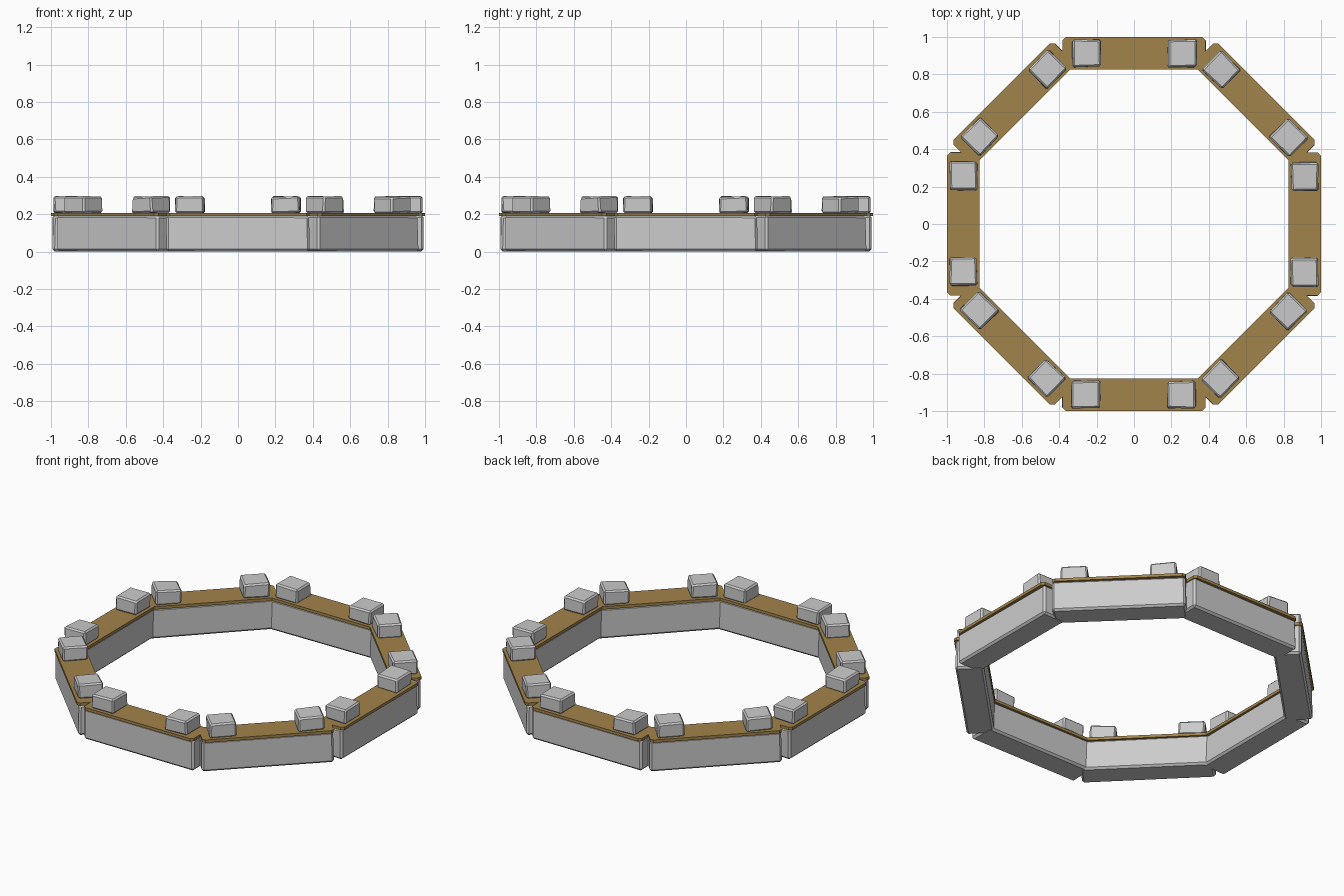
import bpy, bmesh, math, random
from mathutils import Vector, Matrix

if "Cube" in bpy.data.objects:
    bpy.data.objects.remove(bpy.data.objects["Cube"])

random.seed(4)


def block_mesh(name, lo, hi, bevel, jitter=0.0, vertical_only=False):
    """Flat-shaded chamfered box, with slightly uneven corners for hewn stone."""
    lo, hi = Vector(lo), Vector(hi)
    bm = bmesh.new()
    bmesh.ops.create_cube(bm, size=1)
    for v in bm.verts:
        v.co = Vector(((lo[i] + hi[i]) / 2 + v.co[i] * (hi[i] - lo[i]) for i in range(3)))
        v.co -= Vector([math.copysign(random.uniform(0, jitter), v.co[i] - (lo[i] + hi[i]) / 2)
                        for i in range(3)])
    edges = [e for e in bm.edges
             if not vertical_only or abs(e.verts[0].co.z - e.verts[1].co.z) > 0.5 * (hi.z - lo.z)]
    bmesh.ops.bevel(bm, geom=edges, offset=bevel, segments=1, affect='EDGES')
    bmesh.ops.recalc_face_normals(bm, faces=bm.faces[:])
    me = bpy.data.meshes.new(name)
    bm.to_mesh(me)
    bm.free()
    return me


wood = bpy.data.materials.new("wood")
wood.diffuse_color = (0.36, 0.23, 0.07, 1)
wood.use_nodes = True
wood.node_tree.nodes["Principled BSDF"].inputs["Base Color"].default_value = wood.diffuse_color

# One side of the ring, facing -y
wall = block_mesh("wall", (-0.385, -0.993, 0.0), (0.385, -0.828, 0.198), 0.012, 0.006)
plank = block_mesh("plank", (-0.382, -1.0, 0.19), (0.382, -0.826, 0.208), 0.016, vertical_only=True)
plank.materials.append(wood)
left = block_mesh("left_merlon", (-0.338, -0.99, 0.204), (-0.178, -0.836, 0.298), 0.009, 0.008)
right = block_mesh("right_merlon", (0.174, -0.99, 0.204), (0.334, -0.836, 0.298), 0.009, 0.008)

# Eight copies around the octagon
for i in range(8):
    for me in (wall, plank, left, right):
        ob = bpy.data.objects.new(f"{me.name}_{i + 1}", me)
        ob.matrix_world = Matrix.Rotation(math.radians(45 * i), 4, 'Z')
        bpy.context.collection.objects.link(ob)
